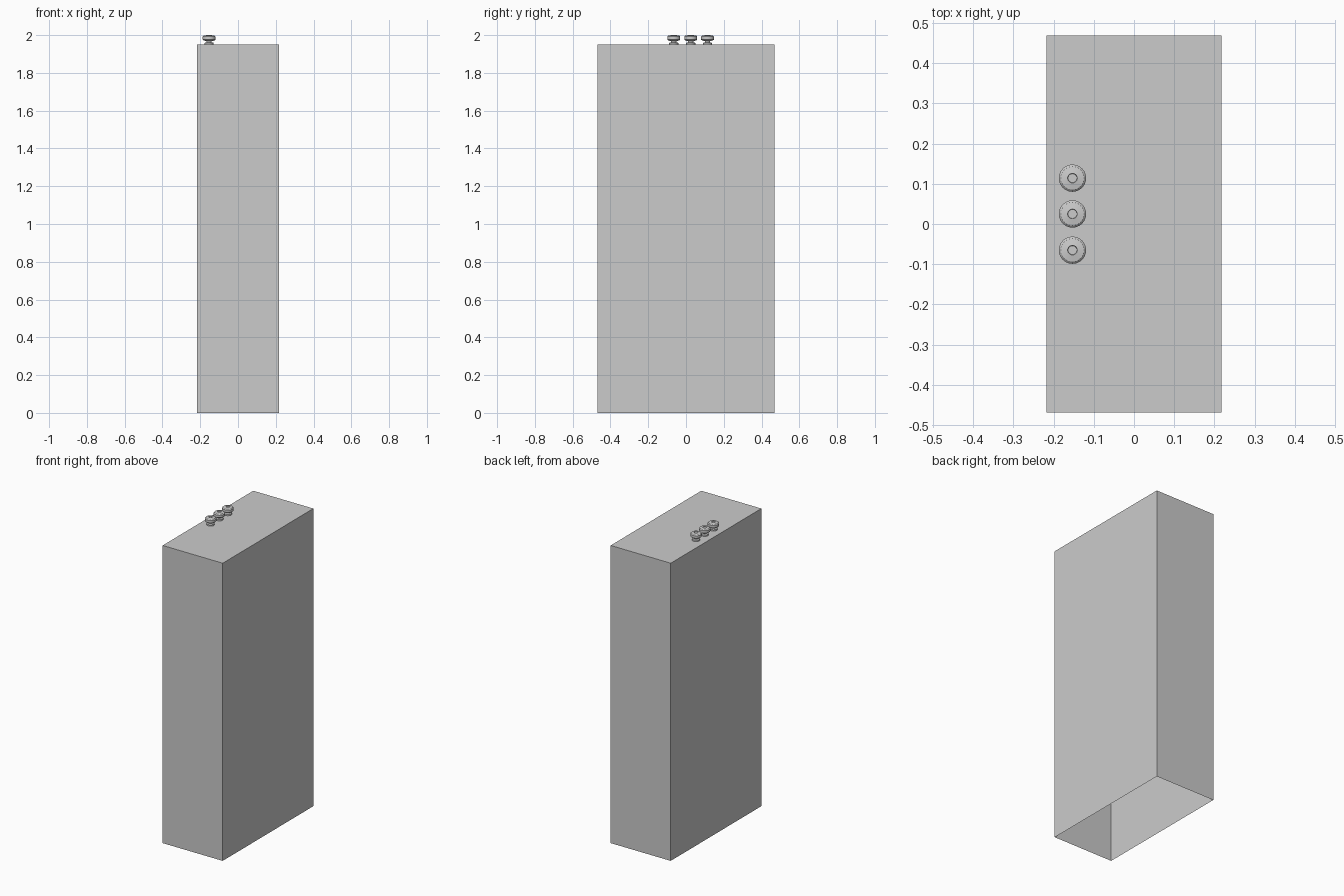
import bpy, bmesh
from math import cos, sin, tau

if "Cube" in bpy.data.objects:
    bpy.data.objects.remove(bpy.data.objects["Cube"])

HX, HY, TOP = 0.2175, 0.469, 1.95


def make_object(name, bm):
    mesh = bpy.data.meshes.new(name)
    bm.to_mesh(mesh)
    bm.free()
    obj = bpy.data.objects.new(name, mesh)
    bpy.context.collection.objects.link(obj)
    return obj


# Cabinet body: thin shell, open underneath
bm = bmesh.new()
bmesh.ops.create_cube(bm, size=1)
for v in bm.verts:
    v.co = (v.co.x * 2 * HX, v.co.y * 2 * HY, (v.co.z + 0.5) * TOP)
bm.normal_update()
bottom = [f for f in bm.faces if f.normal.z < -0.5]
bmesh.ops.delete(bm, geom=bottom, context='FACES_ONLY')
make_object("cabinet_body", bm)


def knob(name, x, y, sides=24):
    # Lathe profile: foot flange, neck, wide head, small dimple
    profile = [(0.024, 0.0), (0.024, 0.009), (0.014, 0.012), (0.014, 0.019),
               (0.028, 0.021), (0.034, 0.026), (0.034, 0.042),
               (0.029, 0.047), (0.012, 0.050), (0.011, 0.046)]
    bm = bmesh.new()
    rings = [[bm.verts.new((r * cos(tau * i / sides), r * sin(tau * i / sides), z))
              for i in range(sides)] for r, z in profile]
    for a, b in zip(rings, rings[1:]):
        for i in range(sides):
            j = (i + 1) % sides
            bm.faces.new((a[i], a[j], b[j], b[i]))
    bm.faces.new(rings[-1])
    obj = make_object(name, bm)
    obj.location = (x, y, TOP)
    bpy.ops.object.select_all(action='DESELECT')
    obj.select_set(True)
    bpy.context.view_layer.objects.active = obj
    bpy.ops.object.shade_smooth_by_angle(angle=0.6)


# Row of three top knobs along the left edge
for n, y in enumerate((-0.065, 0.025, 0.114)):
    knob(f"top_knob_{n + 1}", -0.153, y)
